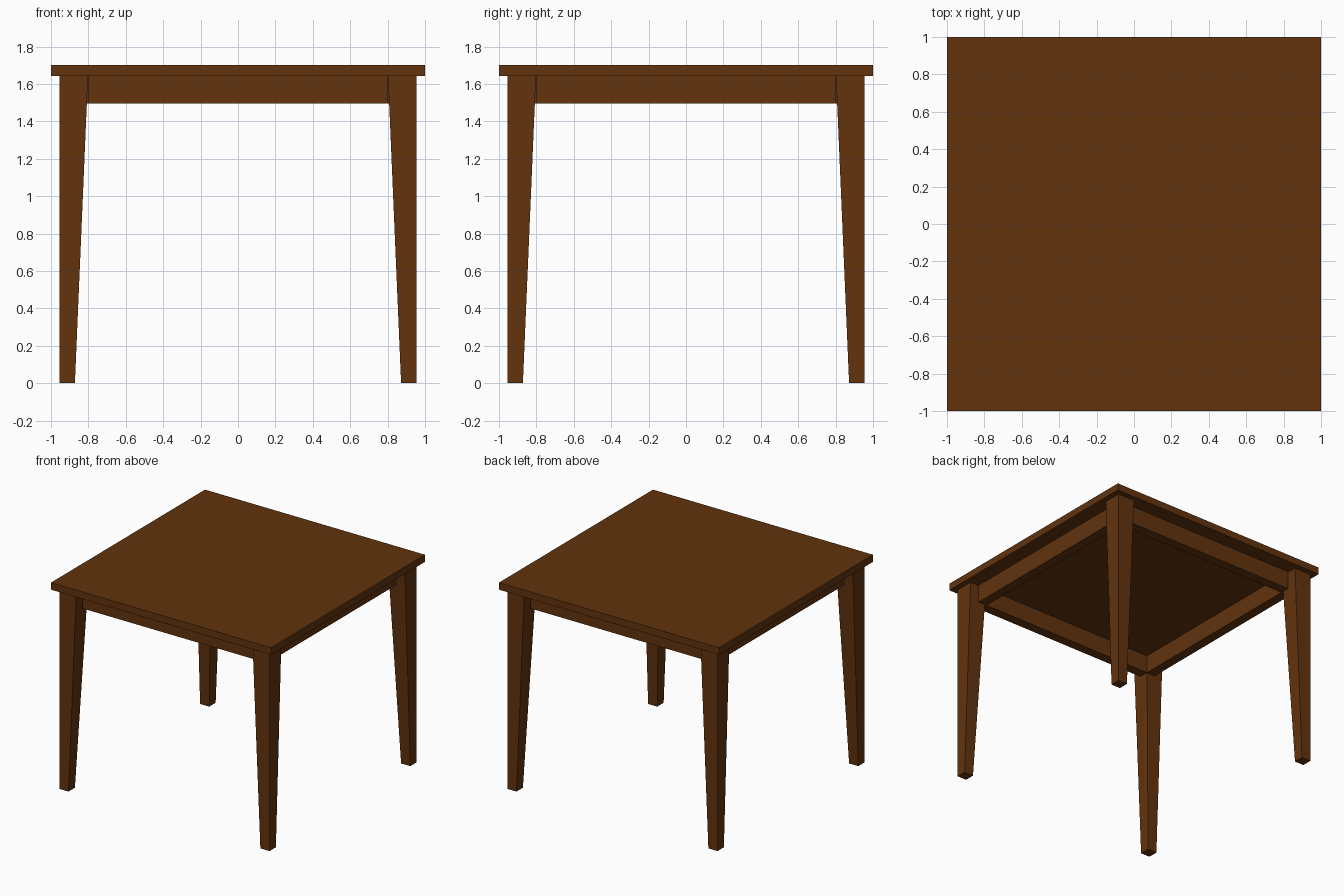
import bpy

if "Cube" in bpy.data.objects:
    bpy.data.objects.remove(bpy.data.objects["Cube"])

wood = bpy.data.materials.new("brown wood")
wood.diffuse_color = (0.122, 0.033, 0.004, 1)
wood.use_nodes = True
wood.node_tree.nodes["Principled BSDF"].inputs["Base Color"].default_value = wood.diffuse_color

BOX_FACES = [(3, 2, 1, 0), (4, 5, 6, 7), (0, 1, 5, 4),
             (1, 2, 6, 5), (2, 3, 7, 6), (3, 0, 4, 7)]


def block(name, bottom, top, z0, z1):
    """Straight or tapered block; bottom and top are (x0, x1, y0, y1)."""
    verts = []
    for (x0, x1, y0, y1), z in ((bottom, z0), (top, z1)):
        verts += [(x0, y0, z), (x1, y0, z), (x1, y1, z), (x0, y1, z)]
    mesh = bpy.data.meshes.new(name)
    mesh.from_pydata(verts, [], BOX_FACES)
    mesh.materials.append(wood)
    obj = bpy.data.objects.new(name, mesh)
    bpy.context.collection.objects.link(obj)
    return obj


def span(side, inner, outer):
    return tuple(sorted((side * inner, side * outer)))


UNDER, TOP = 1.642, 1.70      # underside and surface of the tabletop
LEG_OUT, LEG_IN, FOOT_IN = 0.955, 0.802, 0.872

# Tabletop
slab = (-1, 1, -1, 1)
block("tabletop", slab, slab, UNDER, TOP)

# Legs: outer faces vertical, inner faces tapering towards the foot
for sx, side in ((-1, "left"), (1, "right")):
    for sy, end in ((-1, "front"), (1, "back")):
        block(f"{end}_{side}_leg",
              span(sx, FOOT_IN, LEG_OUT) + span(sy, FOOT_IN, LEG_OUT),
              span(sx, LEG_IN, LEG_OUT) + span(sy, LEG_IN, LEG_OUT), 0, UNDER)

# Apron rails between the legs
LENGTH, RAIL_IN, RAIL_OUT, RAIL_Z = 0.798, 0.798, 0.878, 1.495
for s, end, side in ((-1, "front", "left"), (1, "back", "right")):
    across = (-LENGTH, LENGTH) + span(s, RAIL_IN, RAIL_OUT)
    along = span(s, RAIL_IN, RAIL_OUT) + (-LENGTH, LENGTH)
    block(f"{end}_apron", across, across, RAIL_Z, UNDER)
    block(f"{side}_apron", along, along, RAIL_Z, UNDER)
